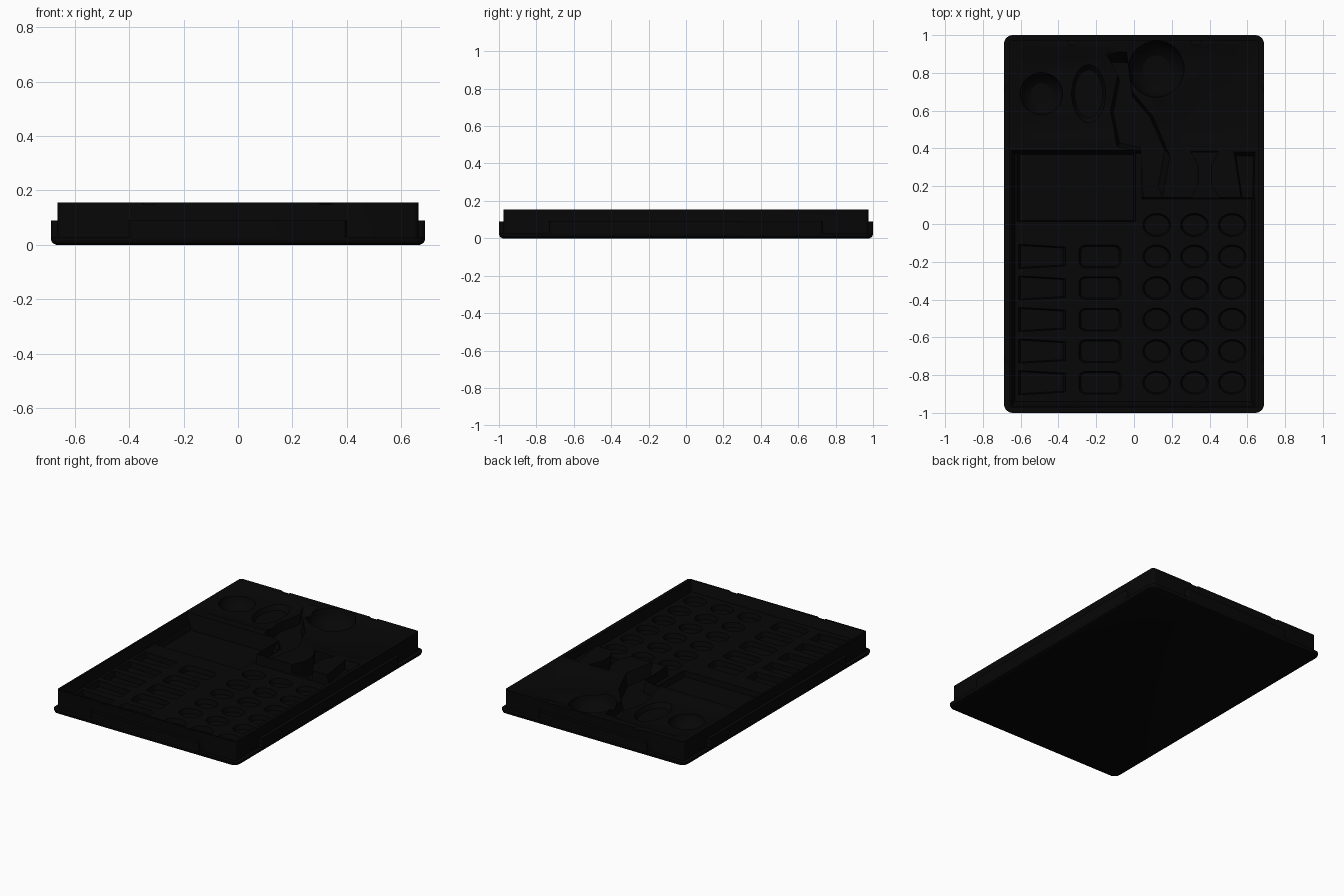
import bpy, bmesh, math

if "Cube" in bpy.data.objects:
    bpy.data.objects.remove(bpy.data.objects["Cube"])

black = bpy.data.materials.new("matte black")
black.use_nodes = True
color = (0.002, 0.002, 0.002, 1)
black.diffuse_color = color
black.node_tree.nodes["Principled BSDF"].inputs["Base Color"].default_value = color


def rounded(w, d, r, cx=0, cy=0, n=6):
    """Outline of a rounded rectangle with half sizes w and d."""
    pts = []
    for q, (sx, sy) in enumerate(((1, 1), (-1, 1), (-1, -1), (1, -1))):
        for i in range(n + 1):
            a = (q + i / n) * math.pi / 2
            pts.append((cx + sx * (w - r) + r * math.cos(a),
                        cy + sy * (d - r) + r * math.sin(a)))
    return pts


def ellipse(cx, cy, rx, ry, n=32):
    return [(cx + rx * math.cos(i * math.tau / n), cy + ry * math.sin(i * math.tau / n))
            for i in range(n)]


def loft(name, rings):
    """Closed solid through a stack of (outline, height) rings."""
    bm = bmesh.new()
    loops = [[bm.verts.new((x, y, z)) for x, y in pts] for pts, z in rings]
    for lo, hi in zip(loops, loops[1:]):
        for i in range(len(lo)):
            j = (i + 1) % len(lo)
            bm.faces.new((lo[i], lo[j], hi[j], hi[i]))
    bm.faces.new(loops[0][::-1])
    bm.faces.new(loops[-1])
    bmesh.ops.recalc_face_normals(bm, faces=bm.faces[:])
    mesh = bpy.data.meshes.new(name)
    bm.to_mesh(mesh)
    bm.free()
    mesh.materials.append(black)
    obj = bpy.data.objects.new(name, mesh)
    bpy.context.collection.objects.link(obj)
    return obj


def combine(other, operation):
    """Add a solid to the tray or carve it out."""
    mod = tray.modifiers.new("combine", "BOOLEAN")
    mod.operation, mod.solver, mod.object = operation, "EXACT", other
    bpy.context.view_layer.objects.active = tray
    bpy.ops.object.modifier_apply(modifier=mod.name)
    bpy.data.objects.remove(other)


def pocket(outline, floor, draft=0.94):
    """Pocket with walls that lean inward toward the floor."""
    cx = sum(p[0] for p in outline) / len(outline)
    cy = sum(p[1] for p in outline) / len(outline)
    low = [(cx + (x - cx) * draft, cy + (y - cy) * draft) for x, y in outline]
    combine(loft("pocket_cutter", [(low, floor), (outline, TOP), (outline, TOP + 0.05)]),
            "DIFFERENCE")


def scoop(cx, cy, r, floor):
    """Bowl with a curved wall."""
    rings = [(ellipse(cx, cy, r * math.sin(t), r * math.sin(t)),
              TOP - (TOP - floor) * math.cos(t)) for t in (0.5, 0.75, 1, 1.25, math.pi / 2)]
    combine(loft("scoop_cutter", rings + [(ellipse(cx, cy, r, r), TOP + 0.05)]), "DIFFERENCE")


# Tray block standing on a thin lip with a softened lower edge
HALF_W, HALF_D, TOP = 0.688, 1.0, 0.155
steps = ((0.02, 0), (0.006, 0.007), (0, 0.02), (0, 0.028), (0.025, 0.028), (0.025, TOP))
tray = loft("tray", [(rounded(HALF_W - i, HALF_D - i, 0.046 - i), z) for i, z in steps])

# Raised tabs in the middle of each side
for w, d in ((0.4, HALF_D - 0.001), (HALF_W - 0.001, 0.73)):
    outline = rounded(w, d, 0.02)
    combine(loft("side_tabs", [(outline, 0.024), (outline, 0.09)]), "UNION")

# Stepped well holding the rows of small pockets
pocket([(-0.65, -0.965), (0.64, -0.965), (0.64, 0.14), (0.04, 0.14),
        (0.04, 0.39), (-0.65, 0.39)], 0.09, 0.97)

# Shallow back compartments, the left one with an oval hollow and a bowl
pocket(rounded(0.29, 0.24, 0.09, -0.34, 0.69), 0.138, 0.85)
pocket(rounded(0.26, 0.26, 0.12, 0.38, 0.69), 0.135, 0.8)
pocket(ellipse(-0.24, 0.69, 0.1, 0.17), 0.11, 0.75)
scoop(-0.49, 0.69, 0.115, 0.05)
scoop(0.12, 0.82, 0.15, 0.03)

# Curved channel and the waisted slots beside it
pocket([(-0.15, 0.91), (-0.04, 0.91), (-0.01, 0.7), (0.1, 0.57), (0.19, 0.36),
        (0.15, 0.14), (0.05, 0.14), (0.04, 0.38), (-0.09, 0.41), (-0.13, 0.6),
        (-0.09, 0.8)], 0.085, 0.85)
pocket([(0.3, 0.385), (0.45, 0.385), (0.41, 0.31), (0.41, 0.21), (0.46, 0.13),
        (0.3, 0.13), (0.34, 0.21), (0.34, 0.31)], 0.04)
pocket([(0.53, 0.38), (0.64, 0.38), (0.635, 0.12), (0.57, 0.12)], 0.1, 0.85)

# Deep open compartment
pocket([(-0.64, 0.0), (0.03, 0.0), (0.03, 0.388), (-0.64, 0.388)], 0.055, 0.9)

# Rows of small pockets: wedges, rounded blocks and oval hollows
for row in range(6):
    y = -0.84 + row * 0.167
    if row < 5:
        pocket([(-0.635, y - 0.077), (-0.34, y - 0.06), (-0.34, y + 0.06),
                (-0.635, y + 0.077)], 0.055, 0.75)
        pocket(rounded(0.135, 0.072, 0.04, -0.18, y), 0.06, 0.75)
    for x in (0.12, 0.32, 0.52):
        pocket(ellipse(x, y, 0.093, 0.077, 24), 0.06, 0.7)

# Thumb notches along both short ends
for end in (-0.975, 0.975):
    for side in (-0.325, 0.325):
        scoop(side, end, 0.03, 0.148)

bpy.ops.object.select_all(action="DESELECT")
tray.select_set(True)
bpy.context.view_layer.objects.active = tray
bpy.ops.object.shade_smooth_by_angle(angle=math.radians(30))
